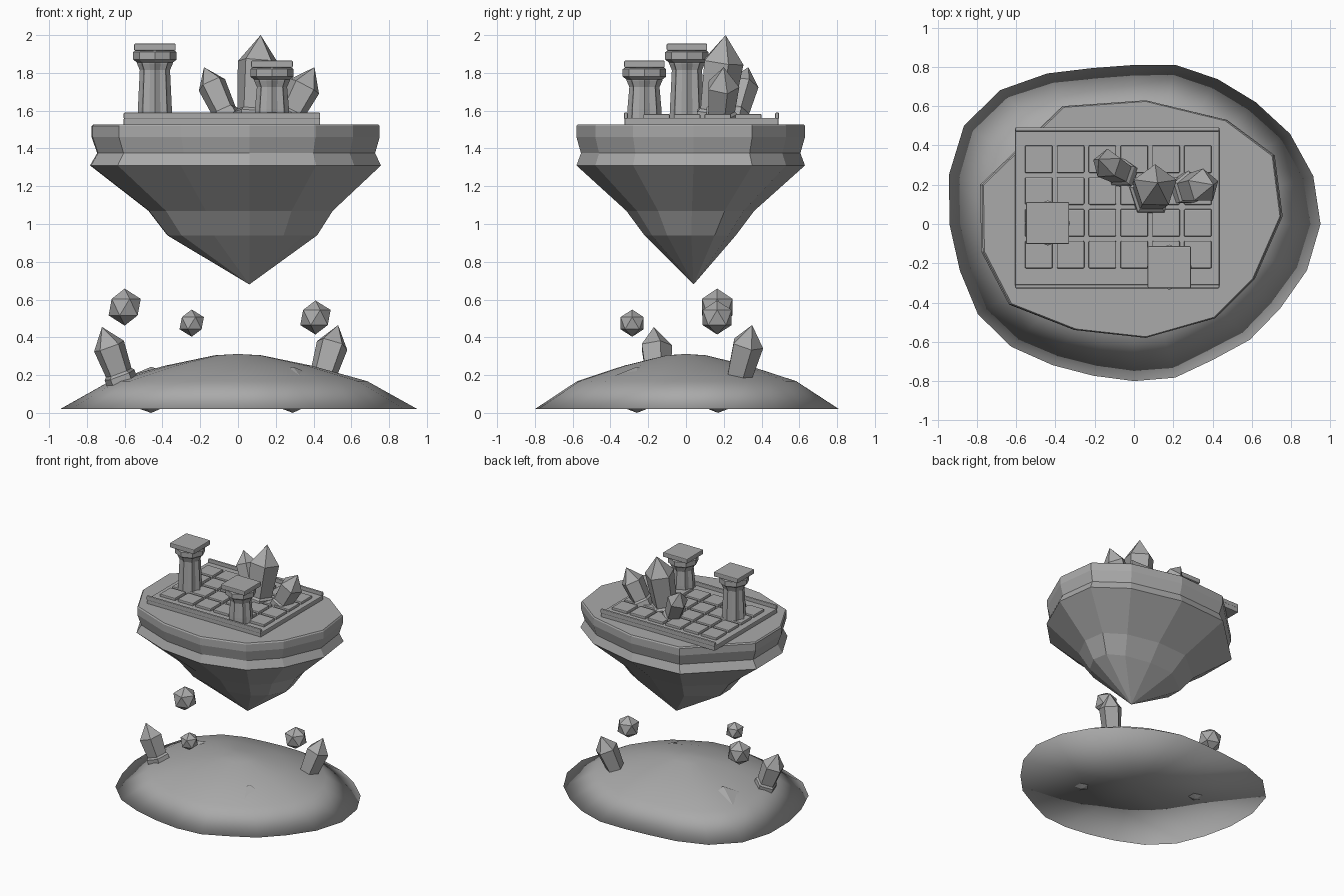
import bpy, bmesh, math
from mathutils import Vector

default = bpy.data.objects.get("Cube")
if default:
    bpy.data.objects.remove(default)

stone = bpy.data.materials.new("stone_grey")
stone.use_nodes = True
GREY = (0.4, 0.4, 0.4, 1)
stone.diffuse_color = GREY
stone.node_tree.nodes["Principled BSDF"].inputs["Base Color"].default_value = GREY


def finish(name, bm, smooth=False, bevel=0):
    bmesh.ops.recalc_face_normals(bm, faces=bm.faces)
    for f in bm.faces:
        f.smooth = smooth
    me = bpy.data.meshes.new(name)
    bm.to_mesh(me)
    bm.free()
    me.materials.append(stone)
    ob = bpy.data.objects.new(name, me)
    bpy.context.scene.collection.objects.link(ob)
    if bevel:
        mod = ob.modifiers.new("soft_edges", 'BEVEL')
        mod.width, mod.segments = bevel, 2
    return ob


def loft(bm, rings):
    """Skin a list of point rings; a ring of one point closes as a fan."""
    rows = [[bm.verts.new(p) for p in ring] for ring in rings]
    for a, b in zip(rows, rows[1:]):
        n = max(len(a), len(b))
        for i in range(n):
            j = (i + 1) % n
            quad = [a[i % len(a)], a[j % len(a)], b[j % len(b)], b[i % len(b)]]
            bm.faces.new(list(dict.fromkeys(quad)))
    for row in (rows[0], rows[-1]):
        if len(row) > 2:
            bm.faces.new(row)


def box(name, x0, x1, y0, y1, z0, z1, bevel=0.006):
    bm = bmesh.new()
    loft(bm, [[(x0, y0, z), (x1, y0, z), (x1, y1, z), (x0, y1, z)] for z in (z0, z1)])
    return finish(name, bm, bevel=bevel)


def circle(r, z, n, centre, turn=0, flute=1):
    """Ring of points; flute under 1 pulls in every other point."""
    out = []
    for i in range(n):
        a = turn + math.tau * i / n
        k = r * (flute if i % 2 else 1)
        out.append((centre[0] + k * math.cos(a), centre[1] + k * math.sin(a), z))
    return out


# Ground mound: smooth, uneven rim, closed flat underneath
RIM = [.95, .945, .918, .877, .852, .837, .81, .822, .885, .964, 1.0, .975,
       .94, .918, .918, .884, .83, .80, .80, .81, .80, .834, .86, .912]
bm = bmesh.new()
rings = [[(0, 0, .02)]]
for k, z in ((1, .02), (.72, .168), (.41, .25), (.13, .305)):
    rings.append([(k * r * math.cos(math.tau * i / 24), k * r * math.sin(math.tau * i / 24), z)
                  for i, r in enumerate(RIM)])
rings.append([(0, 0, .312)])
loft(bm, rings)
finish("ground_mound", bm, smooth=True)

# Floating island: faceted body narrowing to a point
CX, CY = .06, .02
EDGE = [(.69, .02), (.65, .33), (.41, .51), (0, .61), (-.42, .58), (-.835, .18),
        (-.83, -.16), (-.69, -.43), (-.36, -.56), (0, -.6), (.35, -.5), (.55, -.3)]
PROFILE = [(1.528, .99, .99), (1.518, 1, 1), (1.46, 1, 1), (1.375, .965, .96),
           (1.31, 1.01, 1.0), (1.07, .64, .56), (.94, .52, .4)]
bm = bmesh.new()
rings = [[(CX + x * sx, CY + y * sy, z) for x, y in EDGE] for z, sx, sy in PROFILE]
loft(bm, rings + [[(.06, .04, .68)]])
finish("island_body", bm)

# Terrace with paving tiles and two rails
box("terrace_slab", -.605, .435, -.325, .49, 1.52, 1.562)
box("front_rail", -.605, .435, -.328, -.308, 1.555, 1.59)
box("back_rail", -.605, .435, .472, .492, 1.555, 1.59)
for i in range(6):
    for j in range(4):
        x, y = -.485 + .162 * i, .33 - .162 * j
        box("paving_tile", x - .07, x + .07, y - .07, y + .07, 1.555, 1.582)


# Columns: fluted shaft, flared neck, round collar and square cap
def column(name, x, y, top):
    c = (x, y)
    bm = bmesh.new()
    loft(bm, [circle(r, z, 16, c, flute=.84) for r, z in
              ((.092, 1.56), (.09, 1.61), (.08, top - .14), (.095, top - .105), (.095, top - .085))])
    finish(name + "_shaft", bm)
    bm = bmesh.new()
    loft(bm, [circle(r, z, 8, c, math.pi / 2) for r, z in
              ((.095, top - .1), (.115, top - .085), (.115, top - .045), (.1, top - .035))])
    finish(name + "_collar", bm)
    box(name + "_cap", x - .11, x + .11, y - .107, y + .107, top - .038, top)


column("tall_column", -.44, .005, 1.955)
column("short_column", .18, -.22, 1.865)


# Crystals: five-sided leaning prisms with pointed tips
def crystal(name, base, tip, r, collar=False):
    base, tip = Vector(base), Vector(tip)
    axis = tip - base
    turn = Vector((0, 0, 1)).rotation_difference(axis)
    length = axis.length

    def ring(radius, h):
        return [base + turn @ Vector(p) for p in circle(radius, h, 5, (0, 0), math.pi / 2)]

    bm = bmesh.new()
    loft(bm, [ring(r * .8, -.03), ring(r, length - r * 1.25), [tip]])
    finish(name, bm)
    if collar:
        bm = bmesh.new()
        loft(bm, [ring(r, -.03), ring(r, .02), ring(r * .85, .035)])
        finish(name + "_foot", bm)


crystal("large_crystal", (.085, .15, 1.57), (.12, .21, 2.0), .115, True)
crystal("left_crystal", (-.06, .26, 1.57), (-.18, .33, 1.83), .08, True)
crystal("right_crystal", (.27, .18, 1.57), (.405, .2, 1.83), .09, True)
crystal("ground_crystal_west", (-.62, -.15, .18), (-.72, -.17, .455), .088, True)
crystal("ground_crystal_east", (.45, .28, .2), (.53, .35, .465), .088)


# Loose rocks: hovering chunks and flat boulders half buried in the mound
def rock(name, loc, size):
    bm = bmesh.new()
    bmesh.ops.create_icosphere(bm, subdivisions=1, radius=1)
    for v in bm.verts:
        v.co = Vector(loc) + Vector(a * b for a, b in zip(v.co, size))
    finish(name, bm)


rock("hovering_rock_west", (-.6, .165, .56), (.095, .095, .098))
rock("hovering_rock_front", (-.245, -.285, .475), (.072, .072, .072))
rock("hovering_rock_east", (.41, .165, .505), (.09, .09, .09))
rock("buried_boulder_west", (-.46, .17, .122), (.22, .2, .122))
rock("buried_boulder_east", (.29, -.26, .122), (.2, .2, .122))
